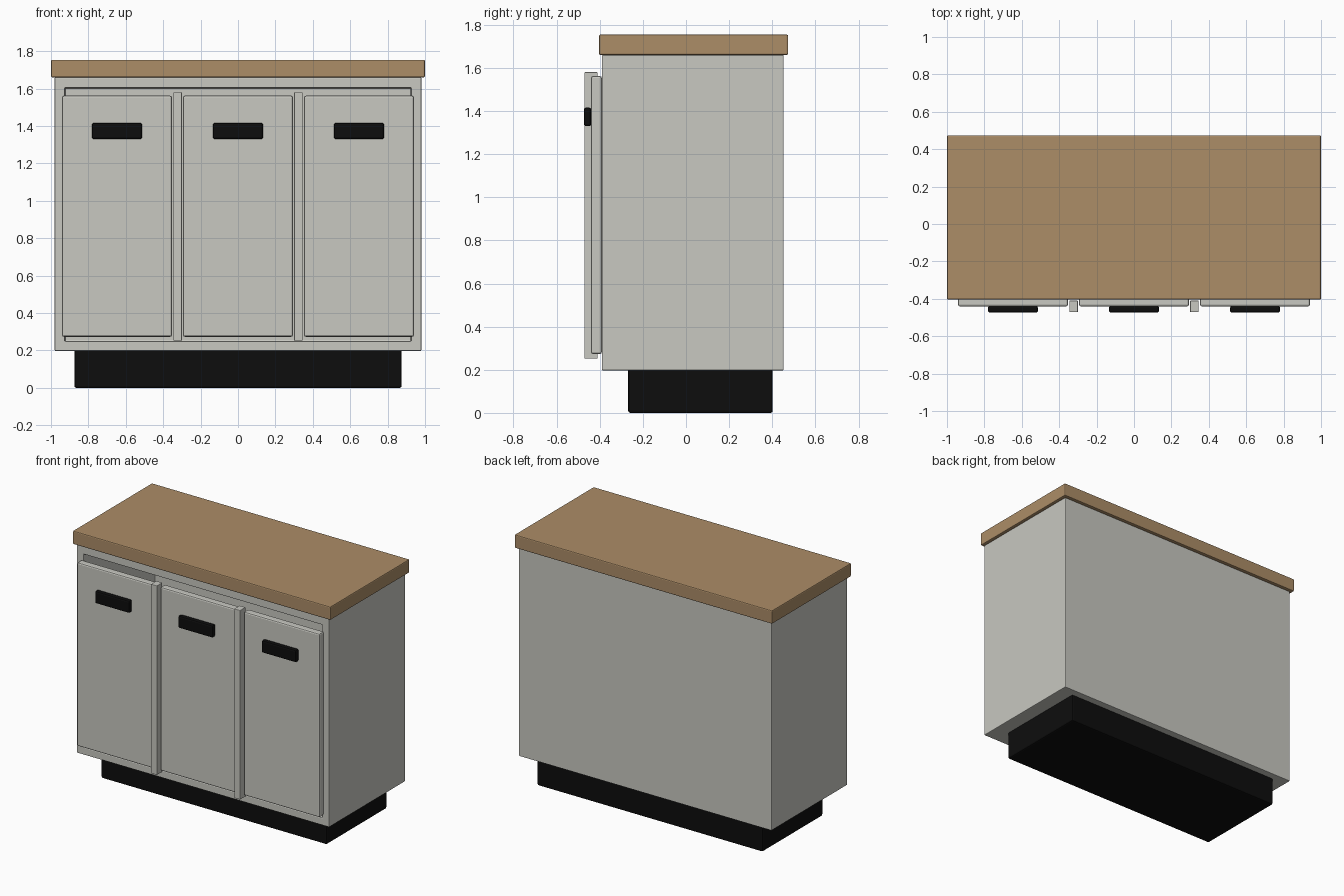
import bpy
import bmesh

if "Cube" in bpy.data.objects:
    bpy.data.objects.remove(bpy.data.objects["Cube"], do_unlink=True)


def material(name, r, g, b):
    m = bpy.data.materials.new(name)
    m.use_nodes = True
    m.diffuse_color = (r, g, b, 1)
    bsdf = next(n for n in m.node_tree.nodes if n.type == 'BSDF_PRINCIPLED')
    bsdf.inputs["Base Color"].default_value = (r, g, b, 1)
    return m


GREY = material("warm_grey_paint", 0.578, 0.578, 0.533)
WOOD = material("tan_wood", 0.413, 0.266, 0.136)
BLACK = material("black", 0.004, 0.004, 0.004)


def box(name, lo, hi, mat, bevel, opening=None):
    """Bevelled box between two corners; opening = (x0, x1, z0, z1, back_y) hollows it from the front."""
    bm = bmesh.new()
    bmesh.ops.create_cube(bm, size=1)
    centre = [(a + b) / 2 for a, b in zip(lo, hi)]
    for v in bm.verts:
        v.co = [c + k * (b - a) for c, k, a, b in zip(centre, v.co, lo, hi)]
    if opening:
        x0, x1, z0, z1, back = opening
        bm.normal_update()
        front = min(bm.faces, key=lambda f: f.normal.y)
        bmesh.ops.inset_region(bm, faces=[front], thickness=0.05)
        for v in front.verts:
            v.co.x = x0 if v.co.x < centre[0] else x1
            v.co.z = z0 if v.co.z < centre[2] else z1
        result = bmesh.ops.extrude_discrete_faces(bm, faces=[front])
        for v in result["faces"][0].verts:
            v.co.y = back
    bmesh.ops.recalc_face_normals(bm, faces=bm.faces)
    mesh = bpy.data.meshes.new(name)
    bm.to_mesh(mesh)
    bm.free()
    mesh.materials.append(mat)
    ob = bpy.data.objects.new(name, mesh)
    bpy.context.collection.objects.link(ob)
    mod = ob.modifiers.new("soft_edges", 'BEVEL')
    mod.width = bevel
    mod.segments = 2
    mod.limit_method = 'ANGLE'
    return ob


# Plinth, hollow cabinet and worktop
box("plinth", (-0.875, -0.268, 0), (0.875, 0.402, 0.21), BLACK, 0.01)
box("cabinet_body", (-0.98, -0.39, 0.197), (0.98, 0.453, 1.66), GREY, 0.005,
    opening=(-0.925, 0.925, 0.25, 1.603, 0.40))
box("worktop", (-1, -0.404, 1.66), (1, 0.474, 1.754), WOOD, 0.007)

# Three doors, each with a handle
for side, x in (("right", -0.647), ("middle", 0), ("left", 0.647)):
    box(side + "_door", (x - 0.294, -0.441, 0.273), (x + 0.294, -0.39, 1.562), GREY, 0.01)
    box(side + "_handle", (x - 0.134, -0.474, 1.33), (x + 0.134, -0.439, 1.416), BLACK, 0.01)

# Upright strips between the doors
for side, x in (("right", -0.323), ("left", 0.323)):
    box(side + "_divider", (x - 0.023, -0.471, 0.252), (x + 0.023, -0.41, 1.58), GREY, 0.003)
